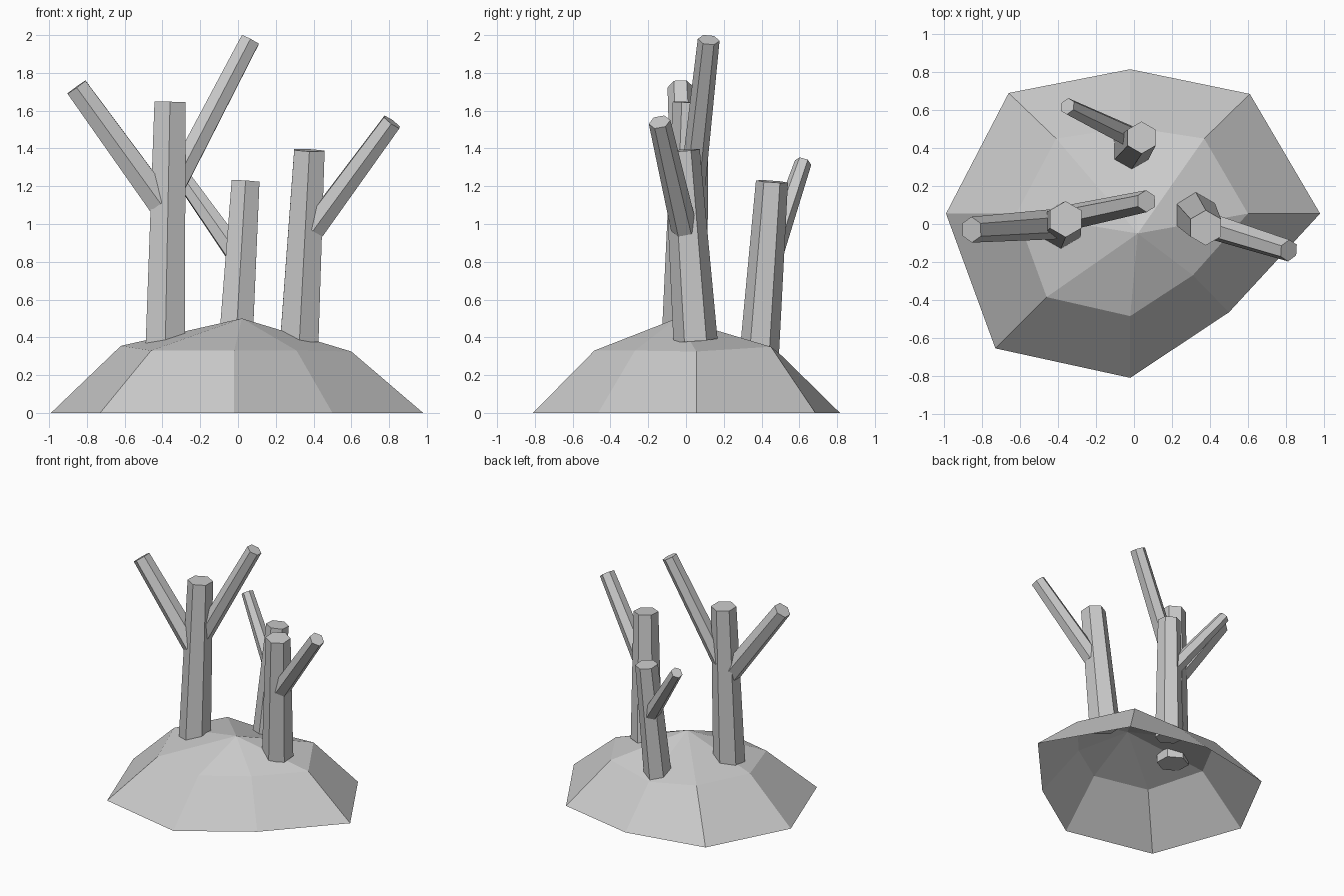
import bpy
import bmesh
from math import cos, sin, tau
from mathutils import Vector

default_cube = bpy.data.objects.get("Cube")
if default_cube:
    bpy.data.objects.remove(default_cube, do_unlink=True)

# Single stone-grey colour
grey = bpy.data.materials.new("plain_grey")
grey.use_nodes = True
colour = (0.6, 0.6, 0.6, 1)
grey.diffuse_color = colour
grey.node_tree.nodes["Principled BSDF"].inputs["Base Color"].default_value = colour


def finish(name, bm):
    """Turn a bmesh into a flat-shaded grey object."""
    bmesh.ops.recalc_face_normals(bm, faces=bm.faces)
    mesh = bpy.data.meshes.new(name)
    bm.to_mesh(mesh)
    bm.free()
    mesh.materials.append(grey)
    part = bpy.data.objects.new(name, mesh)
    bpy.context.collection.objects.link(part)
    return part


def tapered_log(name, start, end, start_radius, end_radius, sides=6):
    """Closed hexagonal log running between two points."""
    start, end = Vector(start), Vector(end)
    turn = Vector((0, 0, 1)).rotation_difference(end - start)
    bm = bmesh.new()
    rings = []
    for centre, radius in ((start, start_radius), (end, end_radius)):
        ring = []
        for i in range(sides):
            angle = tau * i / sides
            offset = Vector((sin(angle), cos(angle), 0)) * radius
            ring.append(bm.verts.new(centre + turn @ offset))
        rings.append(ring)
    lower, upper = rings
    for i in range(sides):
        j = (i + 1) % sides
        bm.faces.new((lower[i], lower[j], upper[j], upper[i]))
    bm.faces.new(lower)
    bm.faces.new(upper)
    return finish(name, bm)


def open_mound(name, base, shoulder, peak):
    """Uneven faceted hill without a floor."""
    bm = bmesh.new()
    low = [bm.verts.new((x, y, 0)) for x, y in base]
    high = [bm.verts.new(point) for point in shoulder]
    top = bm.verts.new(peak)
    for i in range(len(low)):
        j = (i + 1) % len(low)
        bm.faces.new((low[i], low[j], high[j], high[i]))
        bm.faces.new((high[i], high[j], top))
    part = finish(name, bm)
    # Keep the hill facing outwards
    if part.data.polygons[0].normal.z < 0:
        part.data.flip_normals()
    return part


# Ground mound, anticlockwise from the left side
open_mound(
    "ground_mound",
    base=[(.98, .055), (.61, .685), (-.02, .815), (-.66, .69),
          (-.99, .055), (-.73, -.655), (-.02, -.81), (.5, -.465)],
    shoulder=[(.6, .055, .325), (.37, .45, .35), (-.02, .51, .3), (-.41, .45, .35),
              (-.62, .055, .355), (-.46, -.385, .33), (-.02, -.485, .33), (.31, -.27, .33)],
    peak=(.02, -.05, .5),
)

# Tall tree with two branches
tapered_log("tall_trunk", (-.385, -.01, .36), (-.36, .025, 1.645), .12, .095)
tapered_log("tall_right_branch", (-.41, 0, 1.11), (-.855, -.03, 1.725), .08, .068)
tapered_log("tall_left_branch", (-.36, .03, 1.16), (.065, .12, 1.975), .068, .058)

# Middle tree with one branch
tapered_log("middle_trunk", (.325, .05, .385), (.378, -.02, 1.39), .117, .093)
tapered_log("middle_branch", (.4, -.01, .975), (.815, -.14, 1.54), .07, .058)

# Short rear tree with one branch
tapered_log("rear_trunk", (-.018, .385, .27), (.04, .455, 1.225), .105, .085)
tapered_log("rear_branch", (0, .45, .83), (-.35, .62, 1.325), .062, .045)
